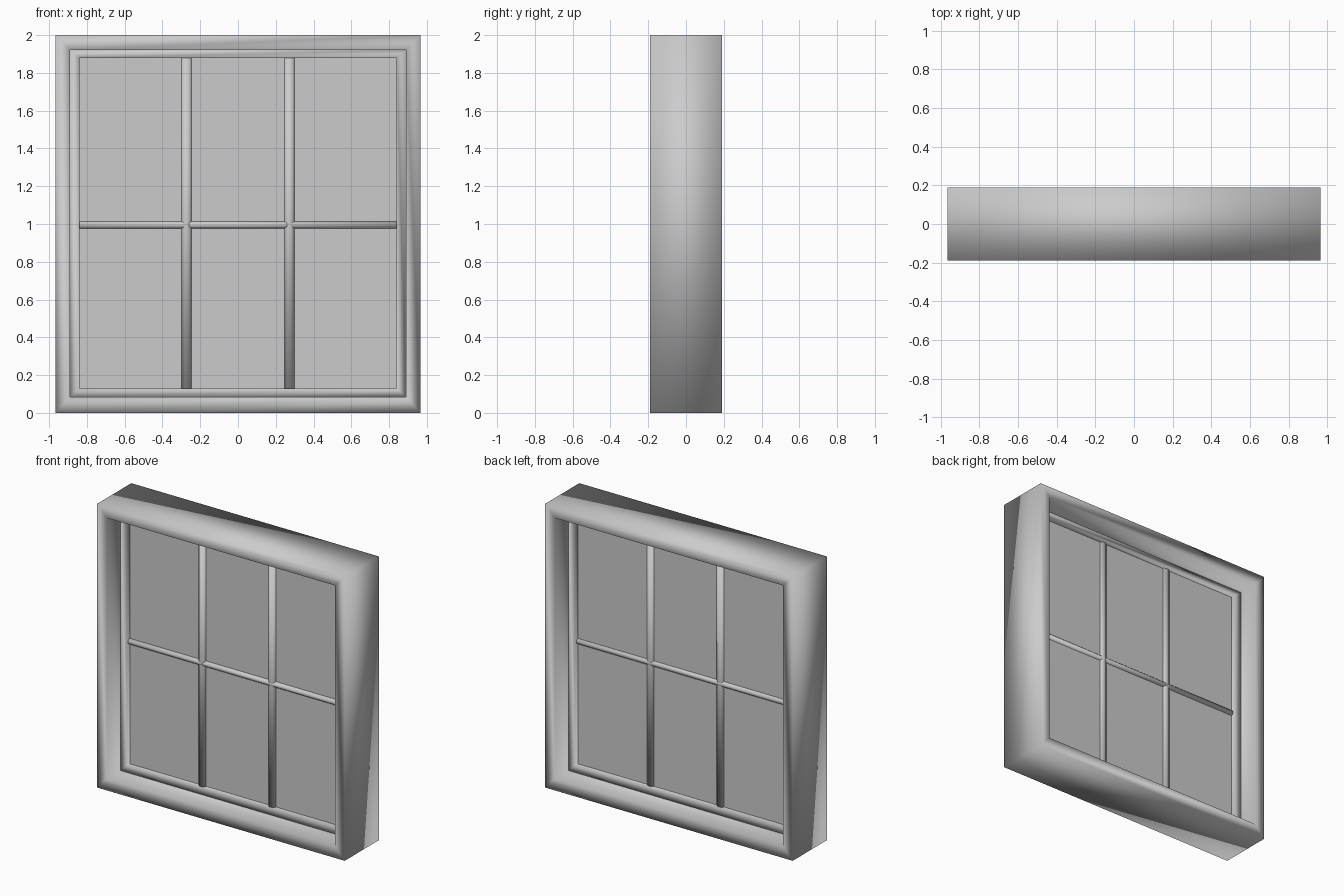
import bpy

if "Cube" in bpy.data.objects:
    bpy.data.objects.remove(bpy.data.objects["Cube"])


def build(name, verts, faces):
    mesh = bpy.data.meshes.new(name)
    mesh.from_pydata(verts, [], faces)
    mesh.update()
    for p in mesh.polygons:
        p.use_smooth = True  # soft blended shading across corners
    obj = bpy.data.objects.new(name, mesh)
    bpy.context.collection.objects.link(obj)
    return obj


def rect_frame(name, outer, inner, y0, y1):
    """Mitred rectangular frame; outer/inner are (half width, z low, z high)."""
    verts = []
    for (w, lo, hi), y in ((outer, y0), (inner, y0), (inner, y1), (outer, y1)):
        verts += [(-w, y, lo), (w, y, lo), (w, y, hi), (-w, y, hi)]
    faces = []
    for r in range(4):
        a, b = r * 4, (r + 1) % 4 * 4
        for i in range(4):
            j = (i + 1) % 4
            faces.append((a + i, a + j, b + j, b + i))
    return build(name, verts, faces)


def bar(name, start, end, at, half, vertical):
    """Glazing bar with a chamfered eight-sided section."""
    f, b = 0.026, 0.02
    n = half * 0.45
    section = [(-half, -0.012), (-n, -f), (n, -f), (half, -0.012),
               (half, 0.008), (n, b), (-n, b), (-half, 0.008)]
    verts = []
    for t in (start, end):
        for s, y in section:
            verts.append((at + s, y, t) if vertical else (t, y, at - s))
    faces = [(i, (i + 1) % 8, 8 + (i + 1) % 8, 8 + i) for i in range(8)]
    faces += [tuple(range(7, -1, -1)), tuple(range(8, 16))]
    return build(name, verts, faces)


# Deep outer frame and slim sash inside it
opening = (0.89, 0.083, 1.92)
glazed = (0.84, 0.13, 1.88)
rect_frame("outer_frame", (0.965, 0, 2), opening, -0.19, 0.19)
rect_frame("sash_frame", opening, glazed, -0.04, 0.04)

# Glazing bars
for side, x in (("left", -0.272), ("right", 0.272)):
    bar("vertical_bar_" + side, 0.13, 1.88, x, 0.027, True)
bar("horizontal_bar", -0.84, 0.84, 0.995, 0.019, False)

# Glass pane
bpy.ops.mesh.primitive_cube_add(size=1, location=(0, 0, 1.005))
pane = bpy.context.object
pane.name = "glass_pane"
pane.scale = (1.69, 0.008, 1.76)
